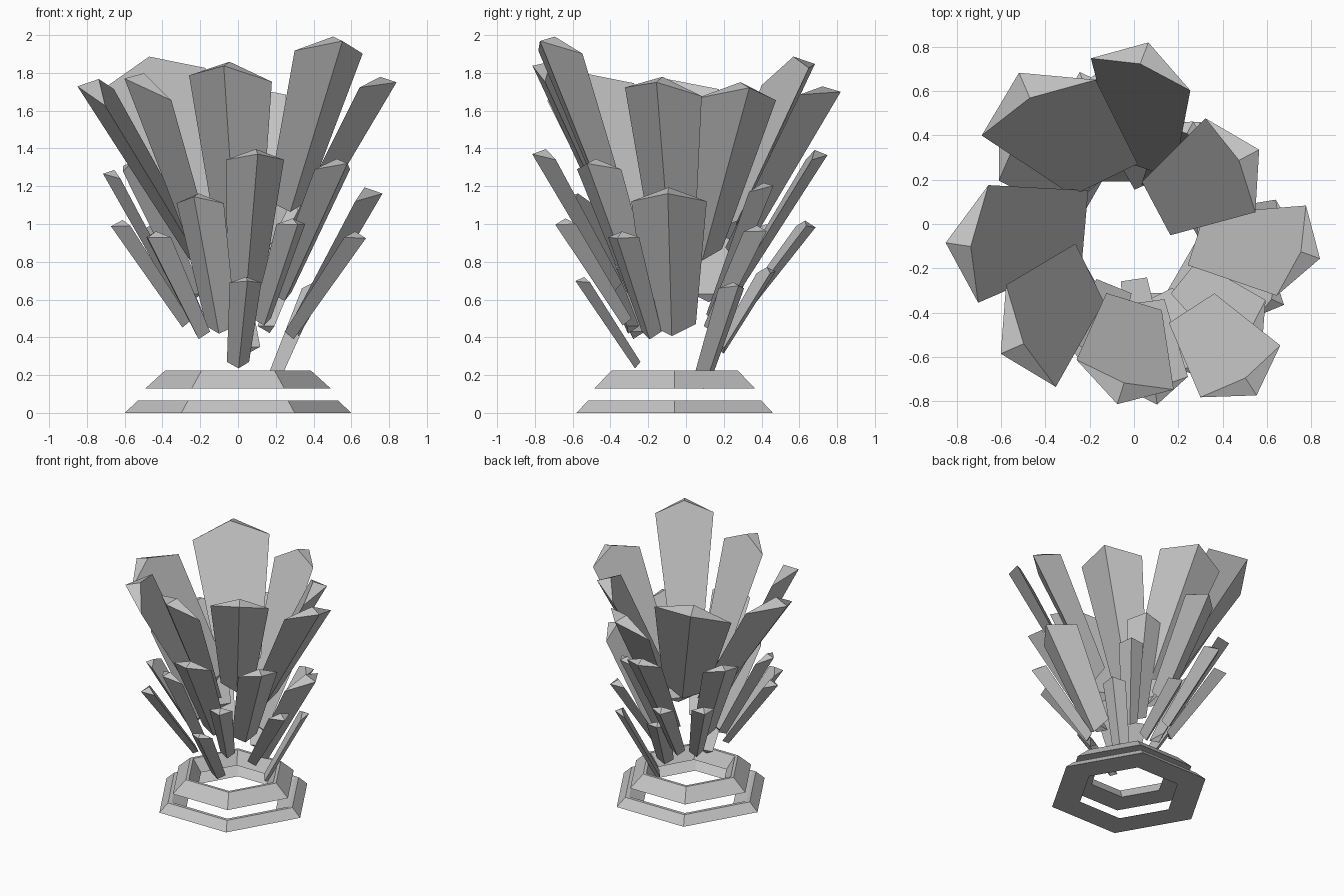
import bpy
import bmesh
from math import atan2, cos, sin, radians, pi
from mathutils import Vector

cube = bpy.data.objects.get("Cube")
if cube:
    bpy.data.objects.remove(cube, do_unlink=True)

CENTRE = Vector((0, -0.06, 0))

stone = bpy.data.materials.new("grey stone")
stone.use_nodes = True
GREY = (0.55, 0.55, 0.55, 1)
stone.diffuse_color = GREY
stone.node_tree.nodes["Principled BSDF"].inputs["Base Color"].default_value = GREY


def add_object(name, verts, faces):
    bm = bmesh.new()
    points = [bm.verts.new(v) for v in verts]
    for face in faces:
        bm.faces.new([points[i] for i in face])
    bmesh.ops.recalc_face_normals(bm, faces=bm.faces)
    mesh = bpy.data.meshes.new(name)
    bm.to_mesh(mesh)
    bm.free()
    mesh.materials.append(stone)
    obj = bpy.data.objects.new(name, mesh)
    bpy.context.collection.objects.link(obj)


def hex_ring(name, profile):
    """Sweep a closed (radius, height) profile around six corners."""
    n = len(profile)
    verts = [CENTRE + Vector((r * cos(k * pi / 3), r * sin(k * pi / 3), z))
             for k in range(6) for r, z in profile]
    faces = []
    for k in range(6):
        a, b = k * n, (k + 1) % 6 * n
        for i in range(n):
            j = (i + 1) % n
            faces.append((a + i, b + i, b + j, a + j))
    add_object(name, verts, faces)


def crystal(name, base, top, width, facing=None, taper=0.57, depth=0.22):
    """Flaring three-sided shard: flat inner face, outer ridge, pointed tip."""
    base, top = Vector(base), Vector(top)
    axis = (top - base).normalized()
    angle = atan2(axis.y, axis.x) if facing is None else radians(facing)
    out = Vector((cos(angle), sin(angle), 0))
    out = (out - axis * out.dot(axis)).normalized()
    side = axis.cross(out)
    verts = []
    for point, w, lift in ((base, width * taper, -0.15), (top, width, 0.25)):
        verts += [point - side * w / 2, point + side * w / 2,
                  point + out * w * depth + axis * w * lift]
    verts.append(top + axis * width * 0.21)
    add_object(name, verts, [(0, 1, 4, 6, 3), (1, 2, 5, 4), (2, 0, 3, 5),
                             (3, 6, 5), (6, 4, 5), (0, 2, 1)])


# Two stacked hexagonal base rings with sloping inner walls
hex_ring("lower_base_ring", [(0.38, 0), (0.6, 0), (0.53, 0.065), (0.5, 0.065)])
hex_ring("upper_base_ring", [(0.29, 0.13), (0.49, 0.13), (0.385, 0.225), (0.36, 0.225)])

# Tall crown crystals: base x, y; top x, y, z; width; facing angle
crown = [
    (0.05, 0.25, 0.03, 0.675, 1.64, 0.48, 72),
    (-0.13, 0.2, -0.43, 0.525, 1.78, 0.58, 116),
    (-0.22, 0, -0.68, -0.09, 1.67, 0.54, 175),
    (-0.2, -0.22, -0.465, -0.505, 1.7, 0.52, 206),
    (0, -0.35, -0.04, -0.68, 1.77, 0.46, 253),
    (0.26, -0.38, 0.48, -0.665, 1.91, 0.43, 303),
    (0.28, -0.07, 0.71, -0.12, 1.7, 0.43, 342),
    (0.1, 0.07, 0.435, 0.265, 1.66, 0.48, 28),
]
for i, (bx, by, tx, ty, tz, w, facing) in enumerate(crown):
    crystal(f"crown_crystal_{i + 1}", (bx, by, tz - 0.79), (tx, ty, tz), w, facing)

# Middle and lower tiers lean straight out: top x, y, z; width
middle = [
    (0.09, -0.71, 1.34, 0.31), (0.5, -0.46, 1.29, 0.3),
    (0.63, -0.09, 1.12, 0.4), (0.23, 0.39, 1.17, 0.25),
    (-0.08, 0.65, 1.34, 0.29), (-0.53, 0.31, 1.28, 0.28),
    (-0.63, -0.1, 1.24, 0.25), (-0.2, -0.55, 1.11, 0.27),
]
lower = [
    (-0.59, -0.2, 0.99, 0.18), (-0.42, -0.5, 0.93, 0.18),
    (0.28, -0.62, 1.0, 0.17), (0.6, -0.33, 0.93, 0.18),
    (0.33, 0.36, 0.96, 0.18), (-0.22, 0.61, 0.99, 0.17),
    (-0.44, 0.41, 0.97, 0.17),
]
for tier, rows, length, depth in (("middle", middle, 0.65, 0.25),
                                  ("lower", lower, 0.5, 0.4)):
    for i, (x, y, z, w) in enumerate(rows):
        base = CENTRE.lerp(Vector((x, y, 0)), 0.45)
        base.z = z - length
        crystal(f"{tier}_crystal_{i + 1}", base, (x, y, z), w, taper=0.63, depth=depth)

# Small shards rising from the base: base; top; width
shards = {
    "front_shard": ((0, -0.25, 0.27), (0.04, -0.52, 0.69), 0.17),
    "left_shard": ((0.18, 0.08, 0.16), (0.39, 0.24, 0.66), 0.17),
    "back_shard": ((0.06, 0.18, 0.35), (-0.04, 0.41, 0.74), 0.18),
}
for name, (base, top, width) in shards.items():
    crystal(name, base, top, width, taper=0.7, depth=0.3)
